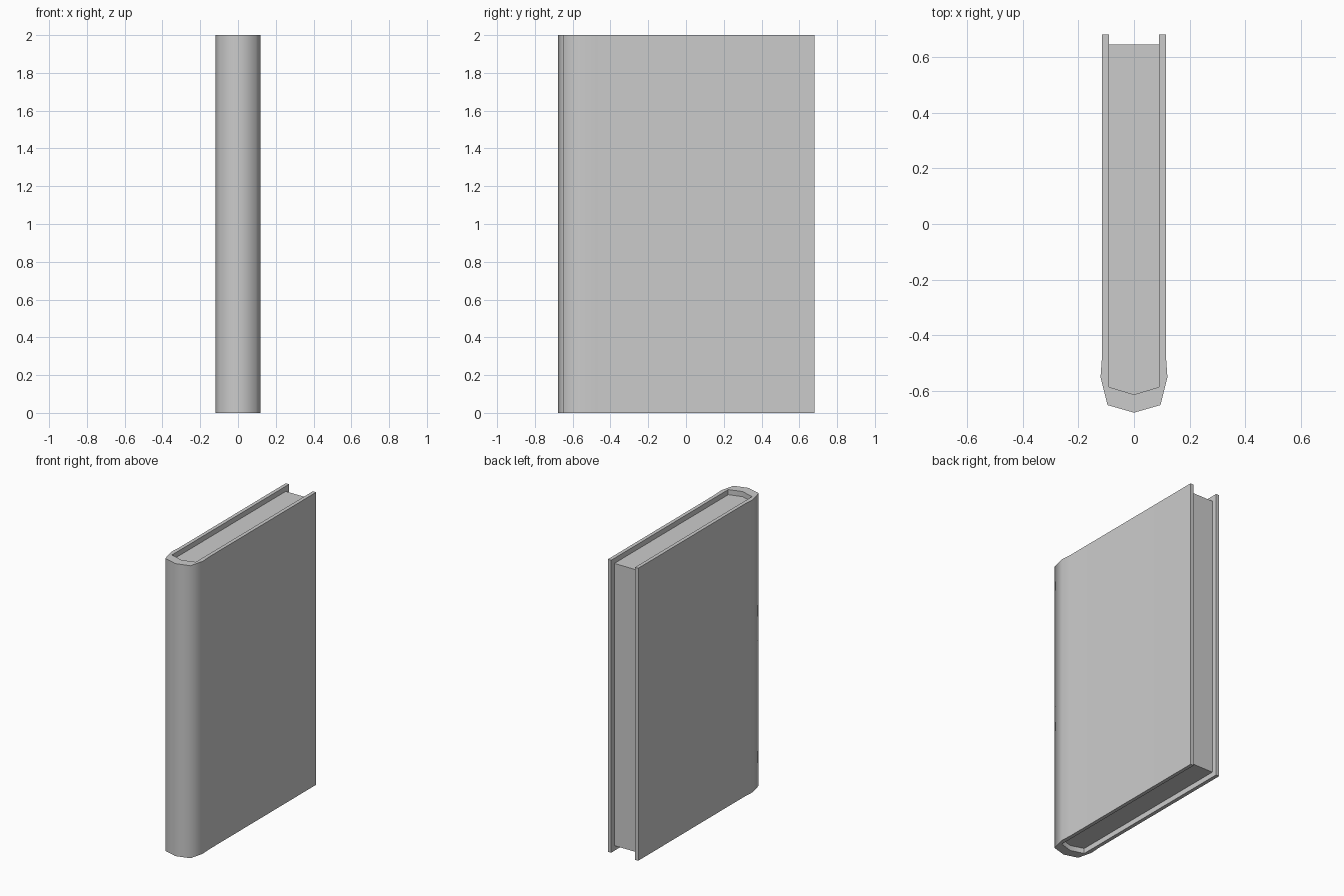
import bpy, bmesh, math

if "Cube" in bpy.data.objects:
    bpy.data.objects.remove(bpy.data.objects["Cube"])


def extrude_profile(name, points, z0, z1, smooth=None):
    """Extrude a closed xy outline from z0 to z1, with a ring at mid height."""
    bm = bmesh.new()
    zm = (z0 + z1) / 2
    rings = [[bm.verts.new((x, y, z)) for x, y in points] for z in (z0, zm, z1)]
    n = len(points)
    for low, high in zip(rings, rings[1:]):
        for i in range(n):
            j = (i + 1) % n
            bm.faces.new((low[i], low[j], high[j], high[i]))
    caps = [bm.faces.new(rings[0]), bm.faces.new(rings[-1])]
    bmesh.ops.triangulate(bm, faces=caps)
    bmesh.ops.recalc_face_normals(bm, faces=bm.faces[:])
    mesh = bpy.data.meshes.new(name)
    bm.to_mesh(mesh)
    bm.free()
    obj = bpy.data.objects.new(name, mesh)
    bpy.context.collection.objects.link(obj)
    if smooth:
        bpy.ops.object.select_all(action='DESELECT')
        obj.select_set(True)
        bpy.context.view_layer.objects.active = obj
        bpy.ops.object.shade_smooth_by_angle(angle=math.radians(smooth))
    return obj


def mirrored(half):
    """Complete a right-hand path, ending on x = 0, with its left-hand mirror."""
    return half + [(-x, y) for x, y in reversed(half[:-1])]


# Cover: two boards joined by a faceted, smoothly shaded spine
outer = mirrored([(0.115, 0.68), (0.115, -0.48), (0.12, -0.55),
                  (0.095, -0.65), (0, -0.677)])
inner = mirrored([(0.09, 0.68), (0.09, -0.585), (0, -0.612)])
extrude_profile("cover", outer + inner[::-1], 0, 2, smooth=65)

# Page block: inset from the cover at the top, bottom and fore edge
pages = mirrored([(0.09, 0.645), (0.09, -0.585), (0, -0.612)])
extrude_profile("page_block", pages, 0.035, 1.965)
